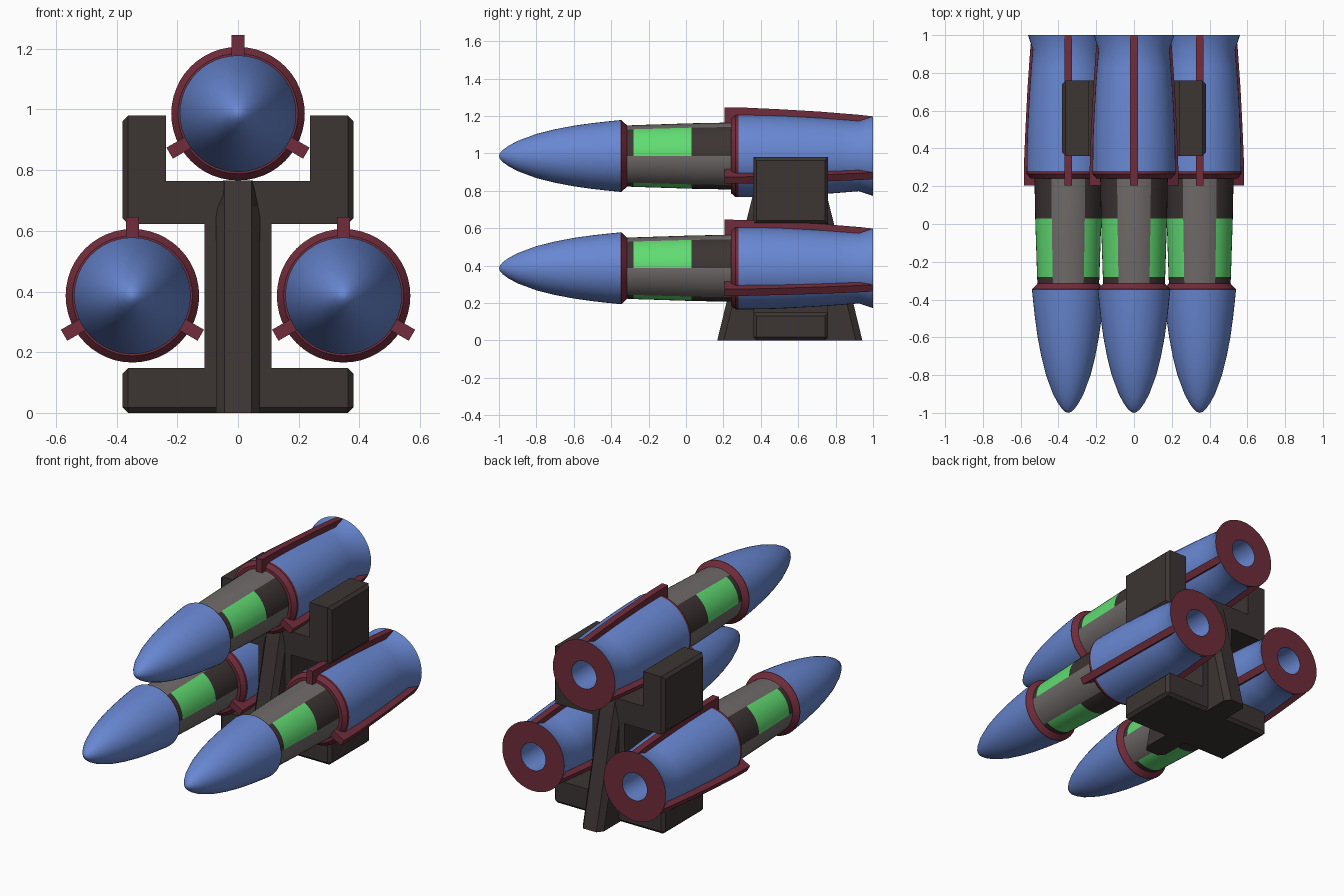
import bpy, bmesh, math
from mathutils import Matrix

if "Cube" in bpy.data.objects:
    bpy.data.objects.remove(bpy.data.objects["Cube"])

SEG = 48


def material(name, rgb):
    m = bpy.data.materials.new(name)
    m.diffuse_color = (*rgb, 1)
    m.use_nodes = True
    m.node_tree.nodes["Principled BSDF"].inputs["Base Color"].default_value = m.diffuse_color
    return m


BLUE = material("blue paint", (0.14, 0.245, 0.65))
RED = material("dark red", (0.16, 0.025, 0.043))
DARK = material("dark metal", (0.045, 0.035, 0.033))
GREY = material("grey metal", (0.16, 0.145, 0.14))
GREEN = material("bright green", (0.12, 0.72, 0.17))


def finish(bm, name, mats, smooth=False):
    me = bpy.data.meshes.new(name)
    bm.to_mesh(me)
    bm.free()
    for m in mats:
        me.materials.append(m)
    if smooth:
        for p in me.polygons:
            p.use_smooth = True
        me.set_sharp_from_angle(angle=math.radians(30))
    return me


def place(name, me, loc=(0, 0, 0)):
    ob = bpy.data.objects.new(name, me)
    ob.location = loc
    bpy.context.collection.objects.link(ob)
    return ob


def lathe(name, profile, mats, rule=None):
    """Revolve (y, r) points about the y axis; rule(y, degrees) picks the slot."""
    bm = bmesh.new()
    rings = []
    for y, r in profile:
        rings.append([bm.verts.new((r * math.cos(2 * math.pi * j / SEG), y,
                                    r * math.sin(2 * math.pi * j / SEG)))
                      for j in range(SEG)])
    for i in range(len(rings) - 1):
        for j in range(SEG):
            k = (j + 1) % SEG
            f = bm.faces.new((rings[i][j], rings[i + 1][j], rings[i + 1][k], rings[i][k]))
            if rule:
                f.material_index = rule((profile[i][0] + profile[i + 1][0]) / 2,
                                        (j + 0.5) * 360 / SEG)
    bmesh.ops.remove_doubles(bm, verts=bm.verts, dist=1e-5)
    return finish(bm, name, mats, True)


def prism(bm, points, depth):
    """Extrude a closed outline of 3D points along a vector."""
    face = bm.faces.new([bm.verts.new(p) for p in points])
    res = bmesh.ops.extrude_face_region(bm, geom=[face], use_keep_orig=True)
    verts = [v for v in res["geom"] if isinstance(v, bmesh.types.BMVert)]
    bmesh.ops.translate(bm, verts=verts, vec=depth)
    bmesh.ops.recalc_face_normals(bm, faces=bm.faces)


# painted panels: three grey strips, and between them dark / green / dark
def panel(y, deg):
    if int(deg // 60) % 2 == 1:
        return 0
    return 2 if -0.28 < y < 0.03 else 1


# rocket parts, revolved about the rocket axis
parts = {
    "nose_cone": lathe("nose_cone", [(-1, 0), (-0.995, 0.015), (-0.98, 0.032), (-0.95, 0.054),
                                     (-0.9, 0.081), (-0.8, 0.118), (-0.7, 0.143), (-0.6, 0.162),
                                     (-0.5, 0.176), (-0.42, 0.185), (-0.35, 0.192)], [BLUE]),
    "front_collar": lathe("front_collar", [(-0.35, 0.192), (-0.345, 0.192), (-0.315, 0.163)], [RED]),
    "panelled_body": lathe("panelled_body", [(-0.315, 0.163), (-0.28, 0.165), (0.03, 0.175),
                                             (0.24, 0.179)], [GREY, DARK, GREEN], panel),
    "rear_collar": lathe("rear_collar", [(0.24, 0.179), (0.24, 0.198), (0.265, 0.22),
                                         (0.28, 0.22)], [RED]),
    "booster": lathe("booster", [(0.28, 0.22), (0.4, 0.219), (0.5, 0.216), (0.6, 0.211),
                                 (0.72, 0.204), (0.83, 0.196), (0.925, 0.188), (1, 0.213)], [BLUE]),
    "exhaust_ring": lathe("exhaust_ring", [(1, 0.213), (1, 0.085)], [RED]),
    "exhaust_bore": lathe("exhaust_bore", [(1, 0.085), (0.7, 0.085), (0.7, 0)], [BLUE]),
}

# three radial fins following the booster curve
bm = bmesh.new()
fin = [(0.205, 0.17), (0.205, 0.26), (0.33, 0.258), (0.5, 0.25), (0.72, 0.237),
       (0.93, 0.22), (0.998, 0.212), (0.998, 0.16)]
prism(bm, [(-0.021, y, r) for y, r in fin], (0.042, 0, 0))
base = bm.verts[:] + bm.edges[:] + bm.faces[:]
for a in (120, 240):
    dup = bmesh.ops.duplicate(bm, geom=base)["geom"]
    bmesh.ops.rotate(bm, verts=[v for v in dup if isinstance(v, bmesh.types.BMVert)],
                     cent=(0, 0, 0), matrix=Matrix.Rotation(math.radians(a), 3, 'Y'))
parts["fins"] = finish(bm, "fins", [RED])

# three rockets sharing the same meshes
for tag, x, z in (("top", 0, 0.986), ("left", -0.348, 0.386), ("right", 0.348, 0.386)):
    for name, me in parts.items():
        place(f"{name}_{tag}", me, (x, 0, z))

# stand frame: mirrored outline extruded in y, with chamfered outer ends
half = [(0.38, 0), (0.38, 0.148), (0.11, 0.148), (0.11, 0.622), (0.38, 0.622),
        (0.38, 0.98), (0.238, 0.98), (0.238, 0.765)]
bm = bmesh.new()
outline = half + [(-x, z) for x, z in reversed(half)]
prism(bm, [(x, 0.36, z) for x, z in outline], (0, 0.4, 0))
ends = [e for e in bm.edges if all(abs(v.co.x) > 0.37 for v in e.verts)]
bmesh.ops.bevel(bm, geom=ends, offset=0.018, segments=1, affect='EDGES')
place("stand_frame", finish(bm, "stand_frame", [DARK]))

# tapered spine: octagonal section, long at the foot, short at the top
bm = bmesh.new()
rings = []
for z, length, w in ((0, 0.388, 0.072), (0.68, 0.222, 0.072), (0.766, 0.2, 0.05)):
    q = [(0.045, length), (w, length - 0.035)]
    q += [(x, -y) for x, y in reversed(q)]
    q += [(-x, -y) for x, y in q]
    rings.append([bm.verts.new((x, 0.555 + y, z)) for x, y in q])
for a, b in zip(rings, rings[1:]):
    for j in range(8):
        k = (j + 1) % 8
        bm.faces.new((a[j], a[k], b[k], b[j]))
bm.faces.new(rings[0])
bm.faces.new(rings[-1])
bmesh.ops.recalc_face_normals(bm, faces=bm.faces)
place("stand_spine", finish(bm, "stand_spine", [DARK]))
